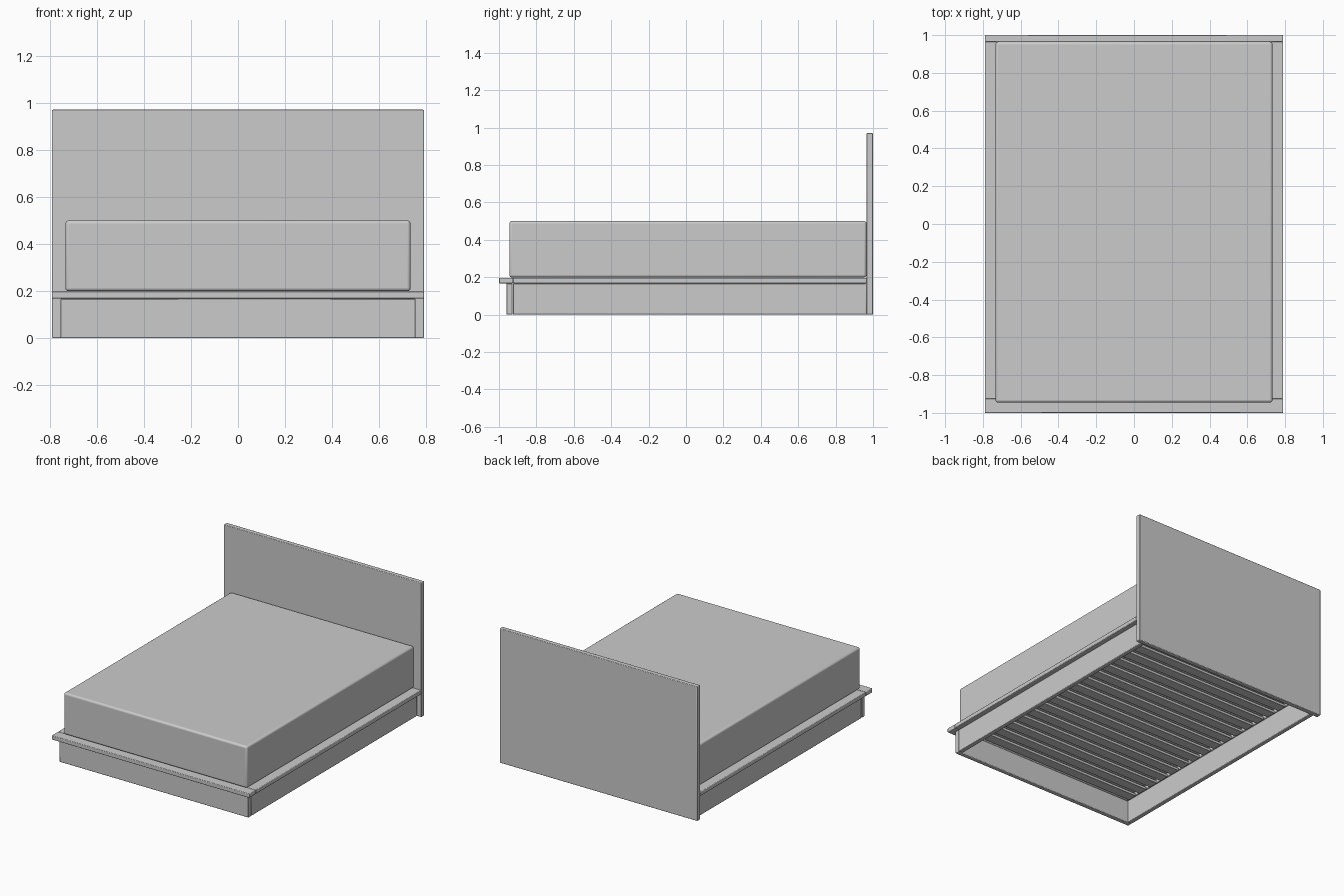
import bpy
import bmesh
from mathutils import Vector

if "Cube" in bpy.data.objects:
    bpy.data.objects.remove(bpy.data.objects["Cube"], do_unlink=True)

# One plain grey for the whole bed
GREY = (0.6, 0.6, 0.6, 1.0)
grey = bpy.data.materials.new("plain_grey")
grey.use_nodes = True
grey.diffuse_color = GREY
grey.node_tree.nodes["Principled BSDF"].inputs["Base Color"].default_value = GREY


def board(name, low, high, bevel=0.004, segments=2):
    """Softly rounded box between two opposite corners."""
    low, high = Vector(low), Vector(high)
    mesh = bpy.data.meshes.new(name)
    bm = bmesh.new()
    bmesh.ops.create_cube(bm, size=1)
    bmesh.ops.scale(bm, vec=high - low, verts=bm.verts)
    bmesh.ops.translate(bm, vec=(low + high) / 2, verts=bm.verts)
    bm.to_mesh(mesh)
    bm.free()
    mesh.materials.append(grey)
    obj = bpy.data.objects.new(name, mesh)
    bpy.context.collection.objects.link(obj)
    rounding = obj.modifiers.new("rounded_edges", "BEVEL")
    rounding.width = bevel
    rounding.segments = segments
    bpy.ops.object.select_all(action="DESELECT")
    obj.select_set(True)
    bpy.context.view_layer.objects.active = obj
    bpy.ops.object.shade_smooth_by_angle()
    return obj


HALF = 0.79      # half width of headboard and rim
PANEL = 0.755    # outer face of the base panels
BACK = 0.965     # front face of the headboard
THICK = 0.033
RIM_LOW, RIM_HIGH = 0.167, 0.197

# Headboard and mattress
board("headboard", (-HALF, BACK, 0), (HALF, 1, 0.97))
board("mattress", (-0.733, -0.945, 0.199), (0.733, BACK, 0.5), 0.014, 4)

# Base panels and the flat rim above them
board("front_panel", (-PANEL, -0.96, 0), (PANEL, -0.96 + THICK, RIM_LOW))
board("front_rim", (-HALF, -1, RIM_LOW), (HALF, -0.925, RIM_HIGH))
for side, sign in (("right", -1), ("left", 1)):
    def rail(part, inner, outer, low, high):
        xs = sorted((sign * inner, sign * outer))
        board(f"{side}_{part}", (xs[0], -0.925, low), (xs[1], BACK, high))

    rail("panel", PANEL - THICK, PANEL, 0, RIM_LOW)
    rail("rim", 0.715, HALF, RIM_LOW, RIM_HIGH)

# Slats across the base
COUNT = 17
pitch = (BACK + 0.925) / COUNT
for i in range(COUNT):
    y = -0.925 + (i + 0.5) * pitch
    board(f"slat_{i + 1}", (-0.715, y - 0.036, 0.16), (0.715, y + 0.036, 0.18), 0.003)
